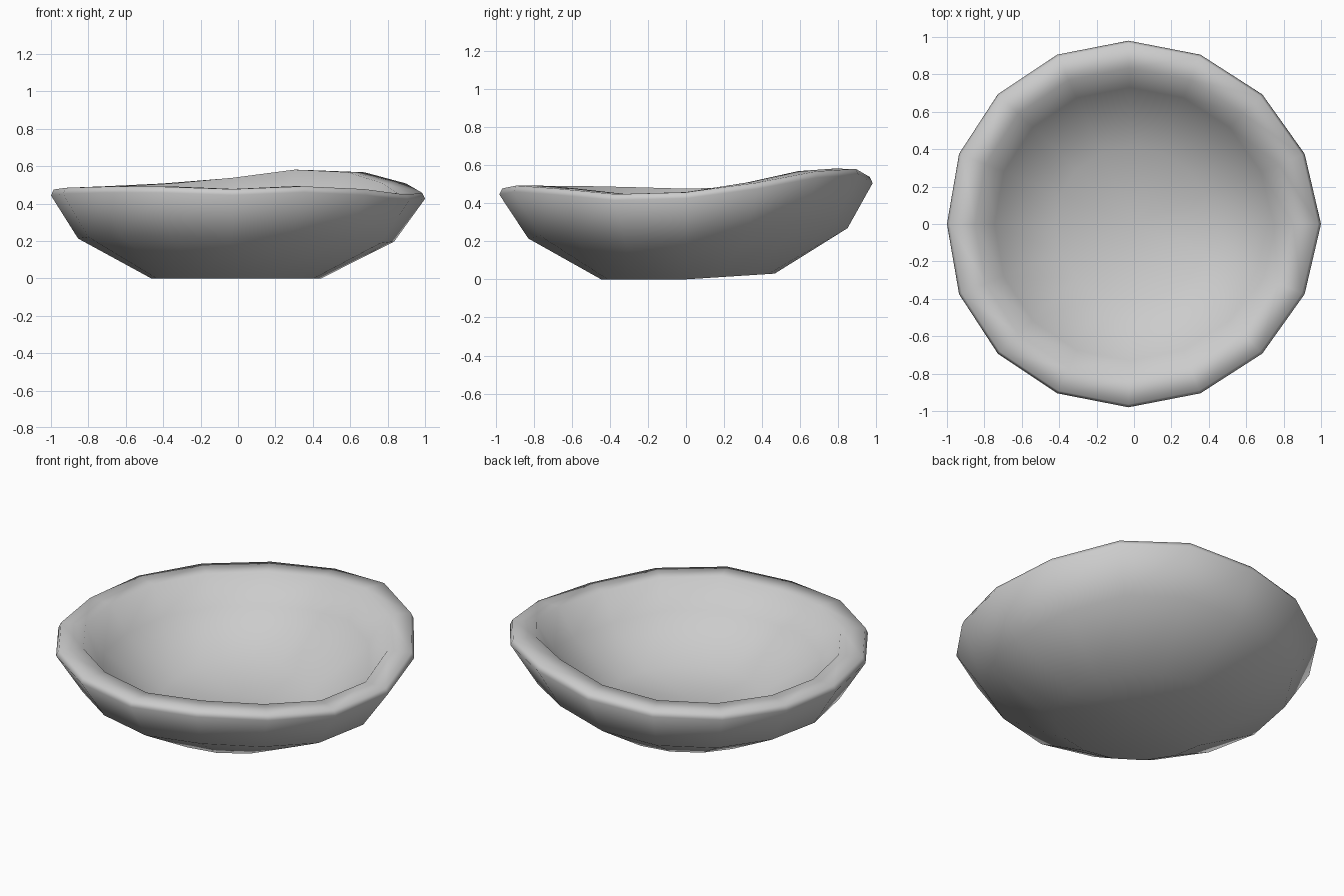
import bpy, bmesh, math

if "Cube" in bpy.data.objects:
    bpy.data.objects.remove(bpy.data.objects["Cube"])

SIDES = 16
# hand-shaped rim height, counter-clockwise from +x
RIM = [.46, .51, .57, .583, .54, .51, .495, .487,
       .478, .487, .493, .493, .48, .495, .48, .45]

def base_z(h, s):
    return .03 * max(0.0, s)

def mid_z(h, s):
    return .21 + (h - .475) * .9

# profile rings from the outer foot, over the lip, to the inner floor:
# radius, sideways shift, height rule (rim height, sine of angle)
RINGS = [
    (.455, -.01, base_z),
    (.845, -.01, mid_z),
    (1.0, 0, lambda h, s: h - .035),
    (.985, 0, lambda h, s: h - .003),
    (.85, 0, lambda h, s: h - .002),
    (.745, 0, lambda h, s: mid_z(h, s) + .11),
    (.42, 0, lambda h, s: base_z(h, s) + .138),
]

bm = bmesh.new()
rings = []
for r, dx, rule in RINGS:
    ring = []
    for k, h in enumerate(RIM):
        a = 2 * math.pi * k / SIDES
        s = math.sin(a)
        x = r * (math.cos(a) - .03 * abs(s)) + dx
        y = r * .98 * s + (.02 * max(0, s) if r < .9 and dx else 0)
        ring.append(bm.verts.new((x, y, rule(h, s))))
    rings.append(ring)

# walls and lip
for lo, hi in zip(rings, rings[1:]):
    for k in range(SIDES):
        n = (k + 1) % SIDES
        bm.faces.new((lo[k], lo[n], hi[n], hi[k]))

# underside and inner floor
for ring, z in ((rings[0], 0.004), (rings[-1], .14)):
    c = bm.verts.new((0, 0, z))
    for k in range(SIDES):
        bm.faces.new((ring[k], ring[(k + 1) % SIDES], c))

bmesh.ops.recalc_face_normals(bm, faces=bm.faces)
for f in bm.faces:
    f.smooth = True
mesh = bpy.data.meshes.new("bowl")
bm.to_mesh(mesh)
bm.free()
bowl = bpy.data.objects.new("bowl", mesh)
bpy.context.collection.objects.link(bowl)
